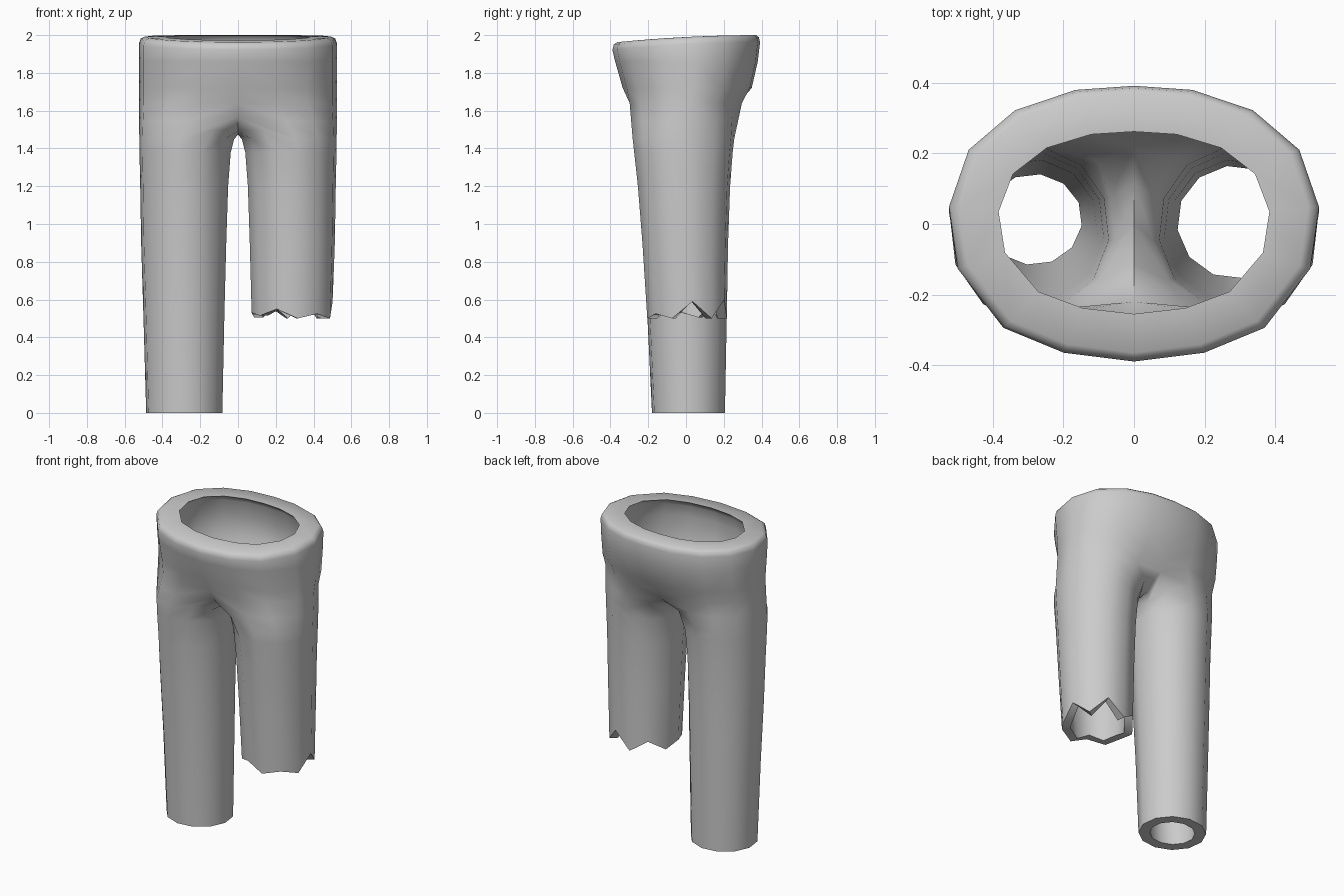
import bpy, bmesh, math

if "Cube" in bpy.data.objects:
    bpy.data.objects.remove(bpy.data.objects["Cube"])

# Half of the waist outline, front centre to back centre: ellipse angle in degrees, fullness
WAIST_SHAPE = [(-90, 1), (-68, 1.01), (-47, 1.033), (-19, 1.005), (7, 1.005),
               (31, 1.04), (52, 1.043), (72, 1.02), (90, 1)]
N = len(WAIST_SHAPE)

# Waist levels: z, front y, back y, half width
WAIST = [(2.0, -0.365, 0.372, 0.495), (1.988, -0.383, 0.386, 0.517),
         (1.962, -0.39, 0.392, 0.526), (1.86, -0.375, 0.38, 0.526),
         (1.72, -0.335, 0.348, 0.526), (1.64, -0.318, 0.305, 0.526)]
# Leg levels: z, inner x, outer x, front y, back y
LEG = [(1.45, 0.018, 0.525, -0.285, 0.258), (1.38, 0.036, 0.524, -0.277, 0.25),
       (1.2, 0.05, 0.52, -0.257, 0.236), (0.9, 0.06, 0.515, -0.233, 0.225)]
LEG_MID = (0.52, 0.07, 0.503, -0.207, 0.218)
LEG_END = (0.0, 0.081, 0.488, -0.182, 0.208)
# Height of the torn hem at each column of the leg
TORN = [0.55, 0.50, 0.525, 0.50, 0.59, 0.50, 0.60, 0.50, 0.57, 0.505, 0.53, 0.515]
# Crotch seam: y, z, from front to back
SEAM = [(-0.25, 1.57), (-0.13, 1.492), (0.0, 1.472), (0.13, 1.492), (0.25, 1.57)]
TURN = 8    # small twist of the leg columns, in degrees

bm = bmesh.new()


def waist_ring(level, side, inner):
    z, yf, yb, w = level
    cy, ry, rx = (yf + yb) / 2, (yb - yf) / 2, w
    if inner:
        top = max(0, min(1, (z - 1.72) / 0.28))
        rx, ry = rx - 0.035 - 0.075 * top, ry - 0.035 - 0.075 * top
    pts = []
    for i, (a, full) in enumerate(WAIST_SHAPE):
        a = math.radians(a)
        x, y = rx * full * math.cos(a), cy + ry * full * math.sin(a)
        if z < 1.65 and i in (0, N - 1):
            y *= 0.91
        dz = 0.04 * ((0.39 - y) / 0.78) ** 2 if z > 1.9 else 0
        pts.append((0 if i in (0, N - 1) else side * x, y, z - dz))
    return pts


def leg_ring(level, side, inner, torn=False):
    z, xi, xo, yf, yb = level
    # the cloth is thicker toward the hem
    t = 0.034 + 0.032 * max(0, 1 - z / 1.2) if inner else 0
    pts = []
    for i in range(12):
        a = math.radians(-120 + 30 * i + TURN)
        x = (xi + xo) / 2 + ((xo - xi) / 2 - t) * math.cos(a)
        y = (yf + yb) / 2 + ((yb - yf) / 2 - t) * math.sin(a)
        h = TORN[i] if torn else z
        if z > 1.4 and i in (0, N - 1):     # soften the fold beside the crotch
            x, h = x * 0.75, h + 0.05
        pts.append((side * x, y, h))
    return pts


def verts(points):
    return [bm.verts.new(p) for p in points]


def bridge(a, b, closed):
    n = len(a)
    for i in range(n if closed else n - 1):
        j = (i + 1) % n
        bm.faces.new((a[i], a[j], b[j], b[i]))


def shell(side, inner):
    """One half of the outer cloth or the lining; returns its waist and hem loops."""
    rings = [verts(waist_ring(l, side, inner)) for l in WAIST]
    for a, b in zip(rings, rings[1:]):
        bridge(a, b, False)
    # crotch seam closes the half waist into a full leg loop
    lift, squeeze = (0.03, 0.88) if inner else (0, 1)
    seam = verts([(0, y * squeeze, z + lift) for y, z in SEAM])
    legs = [leg_ring(l, side, inner) for l in LEG]
    if side > 0:
        legs.append(leg_ring(LEG_MID, side, inner, True))
    else:
        legs += [leg_ring(LEG_MID, side, inner), leg_ring(LEG_END, side, inner)]
    legs = [verts(l) for l in legs]
    # hip ring: midway between waist and leg, with the seam at its ends
    mid = [(a.co * 0.5 + b.co * 0.5) for a, b in zip(rings[-1][1:-1], legs[0][1:N - 1])]
    hip = [seam[0]] + verts(mid) + [seam[4], seam[3], seam[2], seam[1]]
    bridge(rings[-1], hip[:N], False)
    loops = [hip] + legs
    for a, b in zip(loops, loops[1:]):
        bridge(a, b, True)
    return rings[0], legs[-1]


# Both halves: outer cloth, lining, waistband top and hem
for side in (1, -1):
    outer_top, outer_hem = shell(side, False)
    inner_top, inner_hem = shell(side, True)
    bridge(outer_top, inner_top, False)
    bridge(outer_hem, inner_hem, True)

bmesh.ops.remove_doubles(bm, verts=bm.verts, dist=0.0005)
bmesh.ops.recalc_face_normals(bm, faces=bm.faces)

mesh = bpy.data.meshes.new("trousers")
bm.to_mesh(mesh)
bm.free()
trousers = bpy.data.objects.new("trousers", mesh)
bpy.context.collection.objects.link(trousers)

grey = bpy.data.materials.new("grey cloth")
grey.diffuse_color = (0.6, 0.6, 0.6, 1)
grey.use_nodes = True
grey.node_tree.nodes["Principled BSDF"].inputs["Base Color"].default_value = grey.diffuse_color
mesh.materials.append(grey)

bpy.context.view_layer.objects.active = trousers
trousers.select_set(True)
bpy.ops.object.shade_smooth_by_angle(angle=math.radians(60))
